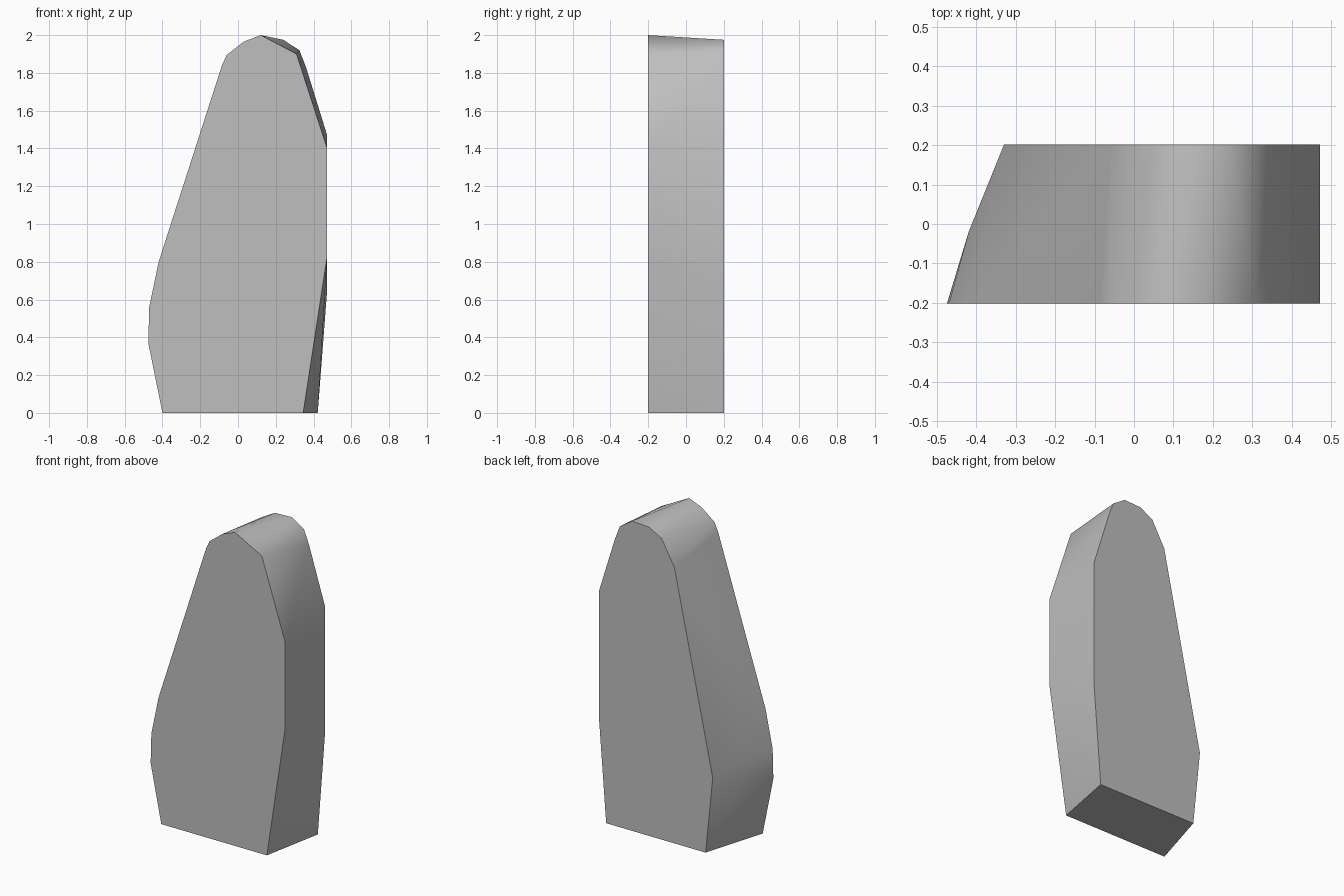
import bpy, bmesh, math

cube = bpy.data.objects.get("Cube")
if cube:
    bpy.data.objects.remove(cube, do_unlink=True)

HALF_DEPTH = 0.202

# Outlines of the two flat faces, as (x, z)
front_outline = [(-0.40, 0), (0.345, 0), (0.472, 0.83), (0.472, 1.40), (0.31, 1.90),
                 (0.12, 2.0), (0.03, 1.965), (-0.06, 1.895), (-0.085, 1.84),
                 (-0.42, 0.80), (-0.47, 0.56), (-0.475, 0.37)]
back_outline = [(-0.28, 0), (0.422, 0), (0.472, 0.65), (0.472, 1.47), (0.36, 1.83),
                (0.325, 1.92), (0.24, 1.975), (0.12, 1.97), (0.03, 1.92),
                (-0.06, 1.76), (-0.33, 0.49)]

# Solid stone slab spanning both outlines, with one bulge on the leaning side
bm = bmesh.new()
for outline, y in ((front_outline, -HALF_DEPTH), (back_outline, HALF_DEPTH)):
    for x, z in outline:
        bm.verts.new((x, y, z))
bm.verts.new((-0.42, -0.02, 0.46))
bmesh.ops.convex_hull(bm, input=bm.verts[:])
bmesh.ops.dissolve_limit(bm, angle_limit=math.radians(0.5),
                         verts=bm.verts[:], edges=bm.edges[:])
bmesh.ops.recalc_face_normals(bm, faces=bm.faces[:])
mesh = bpy.data.meshes.new("stone_slab")
bm.to_mesh(mesh)
bm.free()
slab = bpy.data.objects.new("stone_slab", mesh)
bpy.context.collection.objects.link(slab)

# Plain grey stone
grey = (0.52, 0.52, 0.52, 1)
stone = bpy.data.materials.new("grey_stone")
stone.use_nodes = True
stone.diffuse_color = grey
stone.node_tree.nodes["Principled BSDF"].inputs["Base Color"].default_value = grey
mesh.materials.append(stone)

# Smooth sides, crisp rims
bpy.ops.object.select_all(action="DESELECT")
slab.select_set(True)
bpy.context.view_layer.objects.active = slab
bpy.ops.object.shade_smooth_by_angle(angle=math.radians(40))
